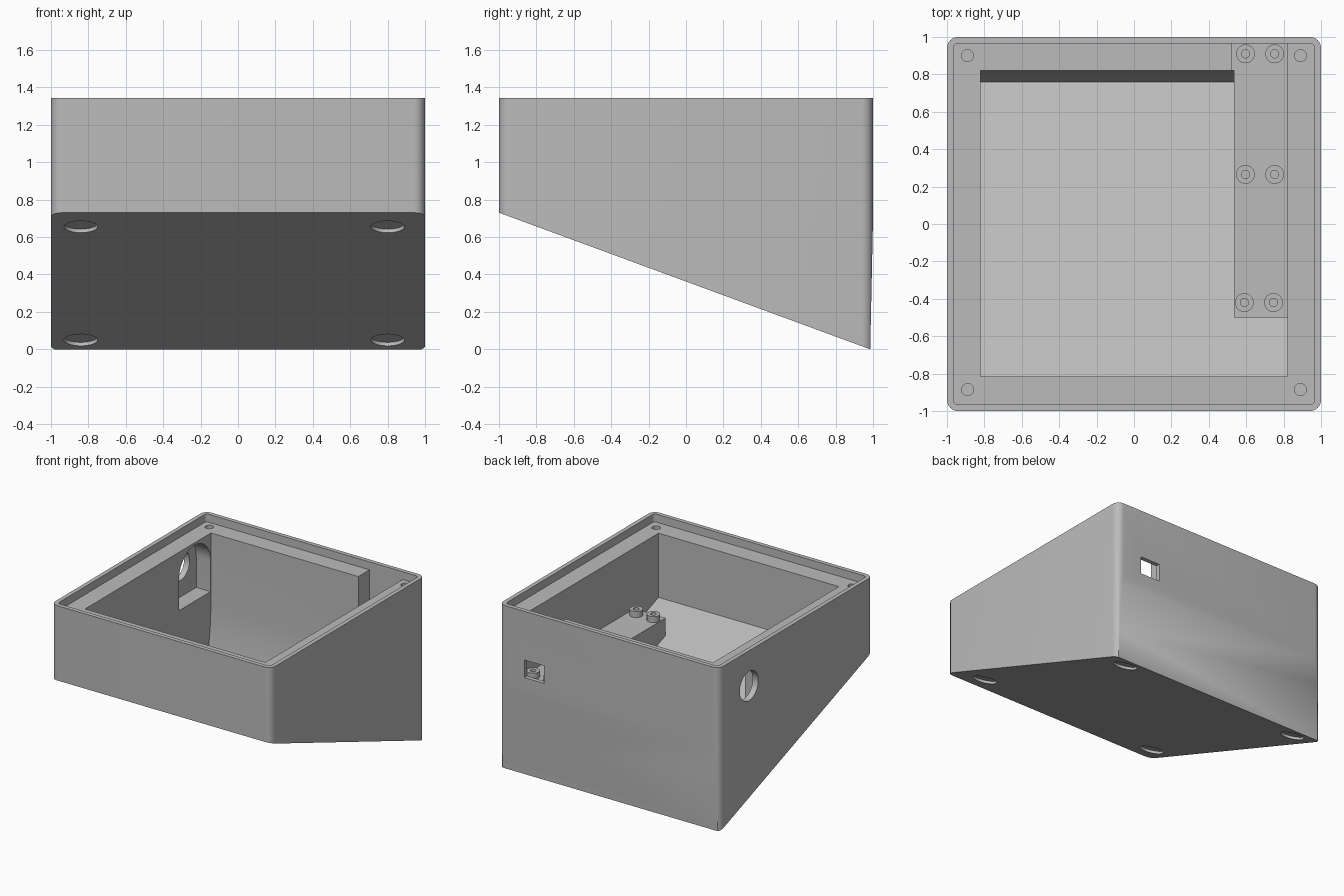
import bpy, bmesh, math
from mathutils import Matrix, Vector

cube = bpy.data.objects.get("Cube")
if cube:
    bpy.data.objects.remove(cube, do_unlink=True)

TOP, LEDGE, SHELF = 1.345, 1.28, 0.78
SLOPE = 0.368          # rise of the slanted underside toward the front
FLOOR = 0.09           # vertical thickness of the slanted floor

grey = bpy.data.materials.new("grey plastic")
grey.use_nodes = True
grey.diffuse_color = (0.5, 0.5, 0.5, 1)
grey.node_tree.nodes["Principled BSDF"].inputs["Base Color"].default_value = grey.diffuse_color


def under(y):
    return SLOPE * (0.985 - y)


def prism(name, points, direction):
    """Extrude a closed polygon of 3D points along a direction."""
    bm = bmesh.new()
    face = bm.faces.new([bm.verts.new(p) for p in points])
    new = bmesh.ops.extrude_face_region(bm, geom=[face])["geom"]
    moved = [g for g in new if isinstance(g, bmesh.types.BMVert)]
    bmesh.ops.translate(bm, verts=moved, vec=direction)
    bmesh.ops.recalc_face_normals(bm, faces=bm.faces)
    mesh = bpy.data.meshes.new(name)
    bm.to_mesh(mesh)
    bm.free()
    obj = bpy.data.objects.new(name, mesh)
    mesh.materials.append(grey)
    bpy.context.collection.objects.link(obj)
    return obj


def side_prism(name, profile, x0, x1):
    return prism(name, [(x0, y, z) for y, z in profile], (x1 - x0, 0, 0))


def box(name, x0, x1, y0, y1, z0, z1):
    return side_prism(name, [(y0, z0), (y1, z0), (y1, z1), (y0, z1)], x0, x1)


def rounded_block(name, half, radius, z0, z1, steps=8):
    pts = []
    for q, (sx, sy) in enumerate([(1, 1), (-1, 1), (-1, -1), (1, -1)]):
        for i in range(steps + 1):
            a = math.pi / 2 * (q + i / steps)
            pts.append((sx * (half - radius) + radius * math.cos(a),
                        sy * (half - radius) + radius * math.sin(a), z0))
    return prism(name, pts, (0, 0, z1 - z0))


def cylinder(name, center, radius, direction, sides=32):
    """Cylinder starting at center and running along direction."""
    d = Vector(direction)
    turn = d.to_track_quat('Z', 'Y')
    ring = [Vector(center) + turn @ Vector((radius * math.cos(a), radius * math.sin(a), 0))
            for a in (2 * math.pi * i / sides for i in range(sides))]
    return prism(name, ring, d)


def combine(obj, tool, operation='DIFFERENCE'):
    tool.hide_render = True
    mod = obj.modifiers.new("cut", 'BOOLEAN')
    mod.operation, mod.object, mod.solver = operation, tool, 'EXACT'
    bpy.context.view_layer.objects.active = obj
    bpy.ops.object.modifier_apply(modifier=mod.name)
    bpy.data.objects.remove(tool, do_unlink=True)


def smooth(obj):
    bpy.ops.object.select_all(action='DESELECT')
    obj.select_set(True)
    bpy.context.view_layer.objects.active = obj
    bpy.ops.object.shade_smooth_by_angle(angle=math.radians(30))


# Outer case: rounded block trimmed by the slanted underside and slightly tapered back
case = rounded_block("case_shell", 1.0, 0.06, -0.2, TOP)
outline = [(-1.1, under(-1.1)), (0.985, 0), (1.001, 0.75), (1.1, 1.5), (-1.1, 1.5)]
combine(case, side_prism("outline", outline, -1.2, 1.2), 'INTERSECT')

# Main cavity with sloping floor and curved lower back wall
cavity = [(-0.815, 1.5), (-0.815, under(-0.815) + FLOOR), (0.76, under(0.76) + FLOOR),
          (0.79, 0.35), (0.81, 0.5), (0.82, 0.66), (0.82, 1.5)]
combine(case, side_prism("cavity", cavity, -0.82, 0.82))

# Raised shelf for the circuit board, running into the right and back walls
shelf = [(-0.5, 0.6), (-0.5, SHELF), (0.9, SHELF), (0.9, 0.08)]
combine(case, side_prism("shelf", shelf, 0.535, 0.9), 'UNION')
combine(case, box("shelf_notch", 0.52, 0.82, 0.8, 0.965, SHELF, 1.5))

# Lid recess around the rim
combine(case, rounded_block("lid_recess", 0.965, 0.025, LEDGE, 1.5))

# Lid screw holes in the ledge
for x in (-0.89, 0.89):
    for y in (-0.885, 0.9):
        combine(case, cylinder("screw_hole", (x, y, LEDGE - 0.25), 0.032, (0, 0, 0.3)))

# Connector window through the back wall
combine(case, box("connector_window", 0.59, 0.77, 0.9, 1.1, 0.8, 0.945))

# Arched pocket inside the left-hand wall, with a round hole through it
py, pz, pr = 0.61, 1.055, 0.205
arch = [(py - pr, 0.8), (py + pr, 0.8)]
arch += [(py + pr * math.cos(math.pi * i / 20), pz + pr * math.sin(math.pi * i / 20))
         for i in range(21)]
combine(case, side_prism("arch_pocket", arch, -0.95, -0.75))
combine(case, cylinder("side_hole", (-1.1, py, pz), 0.12, (0.25, 0, 0)))

# Shallow foot recesses in the underside
normal = Vector((0, SLOPE, 1)).normalized()
for x in (-0.84, 0.8):
    for y in (-0.795, 0.85):
        start = Vector((x, y, under(y))) - normal * 0.05
        combine(case, cylinder("foot_recess", start, 0.09, normal * 0.07, 40))
smooth(case)

# Hollow standoffs on the shelf
for row, (y, shift) in enumerate([(0.91, 0), (0.265, 0), (-0.42, -0.006)]):
    for side, x in (("inner", 0.596), ("outer", 0.752)):
        post = cylinder(f"standoff_{side}_{row + 1}", (x + shift, y, SHELF - 0.01), 0.05, (0, 0, 0.06))
        combine(post, cylinder("pilot_hole", (x + shift, y, SHELF), 0.022, (0, 0, 0.1), 24))
        smooth(post)
